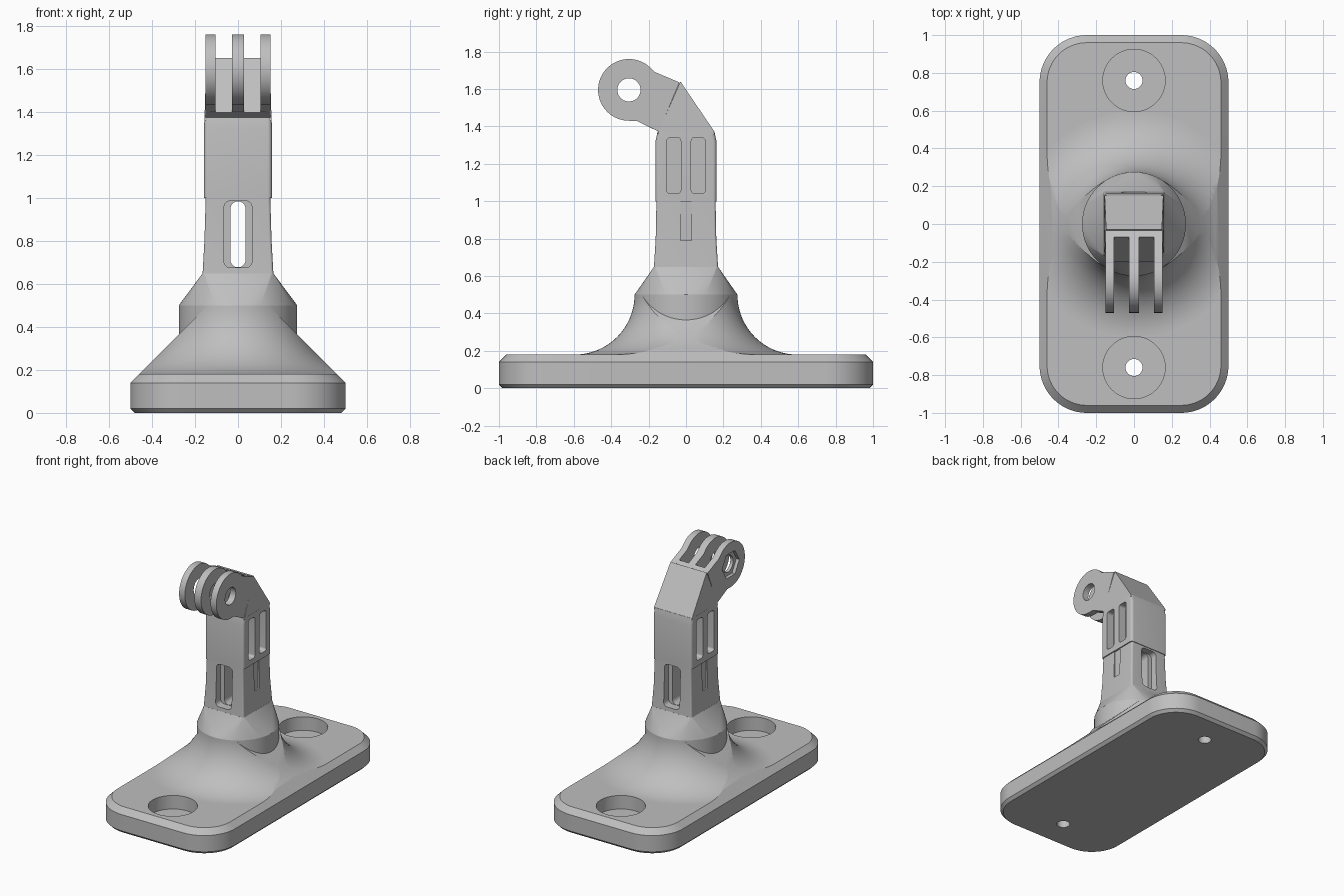
import bpy, bmesh
from math import sin, cos, pi, radians

cube = bpy.data.objects.get("Cube")
if cube:
    bpy.data.objects.remove(cube, do_unlink=True)

grey = bpy.data.materials.new("plain grey")
grey.use_nodes = True
grey.diffuse_color = (0.52, 0.52, 0.52, 1)
grey.node_tree.nodes["Principled BSDF"].inputs["Base Color"].default_value = (0.52, 0.52, 0.52, 1)

AXES = {"x": lambda a, b, t: (t, a, b),
        "y": lambda a, b, t: (a, t, b),
        "z": lambda a, b, t: (a, b, t)}


def finish(name, bm):
    bmesh.ops.recalc_face_normals(bm, faces=bm.faces)
    mesh = bpy.data.meshes.new(name)
    bm.to_mesh(mesh)
    bm.free()
    mesh.materials.append(grey)
    ob = bpy.data.objects.new(name, mesh)
    bpy.context.collection.objects.link(ob)
    return ob


def loft(name, rings, axis="z"):
    """Skin a stack of (outline, position) rings along an axis and cap both ends."""
    bm = bmesh.new()
    loops = [[bm.verts.new(AXES[axis](a, b, t)) for a, b in pts] for pts, t in rings]
    n = len(loops[0])
    for low, high in zip(loops, loops[1:]):
        for i in range(n):
            j = (i + 1) % n
            bm.faces.new((low[i], low[j], high[j], high[i]))
    bm.faces.new(loops[0])
    bm.faces.new(loops[-1])
    return finish(name, bm)


def prism(name, pts, lo, hi, axis):
    return loft(name, [(pts, lo), (pts, hi)], axis)


def arc(cx, cy, r, start, end, steps):
    angles = [radians(start + (end - start) * i / steps) for i in range(steps + 1)]
    return [(cx + r * cos(a), cy + r * sin(a)) for a in angles]


def circle(r, n=64, cx=0, cy=0):
    return arc(cx, cy, r, 0, 360, n)[:-1]


def rounded(hx, hy, r, cx=0, cy=0, steps=8):
    pts = []
    for k, (sx, sy) in enumerate([(1, 1), (-1, 1), (-1, -1), (1, -1)]):
        pts += arc(cx + sx * (hx - r), cy + sy * (hy - r), r, 90 * k, 90 * k + 90, steps)
    return pts


def boolean(ob, tools, operation="DIFFERENCE"):
    """Apply each tool to the object, then discard the tools."""
    for tool in tools:
        tool.hide_render = True
        mod = ob.modifiers.new("cut", "BOOLEAN")
        mod.operation, mod.solver, mod.object = operation, "EXACT", tool
        bpy.context.view_layer.update()
        graph = bpy.context.evaluated_depsgraph_get()
        mesh = bpy.data.meshes.new_from_object(ob.evaluated_get(graph))
        ob.modifiers.clear()
        ob.data = mesh
        bpy.data.objects.remove(tool, do_unlink=True)


# Base plate with chamfered rims, counterbores and screw holes
base = loft("base_plate", [(rounded(.48, .98, .23, steps=16), 0),
                           (rounded(.5, 1, .25, steps=16), .02),
                           (rounded(.5, 1, .25, steps=16), .14),
                           (rounded(.46, .96, .21, steps=16), .18)])
for y in (-.76, .76):
    boolean(base, [prism("counterbore", circle(.165, 48, 0, y), .08, .3, "z"),
                   prism("screw_hole", circle(.045, 32, 0, y), -.1, .3, "z")])

# Concave flare, trimmed by sloping planes on both sides
profile = arc(.595, .5, .32, 270, 180, 24)
flare = loft("flared_foot", [(circle(.595, 96), .15)] + [(circle(r, 96), z) for r, z in profile])
trim = [(-.46, .1), (.46, .1), (.46, .18), (.1, .54), (-.1, .54), (-.46, .18)]
boolean(flare, [prism("trim", trim, -1, 1, "y")], "INTERSECT")

# Round collar, then a round-to-square transition
prism("collar", circle(.275), .19, .5, "z")
bm = bmesh.new()
for x, y in circle(.275):
    bm.verts.new((x, y, .5))
for x, y in rounded(.165, .172, .012, steps=2):
    bm.verts.new((x, y, .648))
bmesh.ops.convex_hull(bm, input=bm.verts)
finish("collar_transition", bm)

# Neck with a through slot and a wider recess at front and back
neck = loft("neck", [(rounded(.165, .172, .012), .64), (rounded(.156, .162, .012), .8),
                     (rounded(.15, .158, .012), 1.0)])
boolean(neck, [prism("slot", rounded(.035, .153, .034, 0, .83), -1, 1, "y")])
for s in (-1, 1):
    boolean(neck, [prism("recess", rounded(.065, .155, .03, 0, .83), s * .11, s * .3, "y"),
                   prism("side_groove", rounded(.03, .12, .004, 0, .91), s * .144, s * .3, "x")])

# Upper block with two pockets on each side
block = loft("upper_block", [(rounded(.158, .163, .02), .998), (rounded(.158, .163, .02), 1.32),
                             (rounded(.156, .152, .02), 1.372)])
for s in (-1, 1):
    for y in (-.065, .065):
        boolean(block, [prism("pocket", rounded(.037, .15, .018, y, 1.19), s * .1, s * .3, "x")])

# Angled head, slightly narrower towards the top
head_side = [(.152, 1.36), (.15, 1.375), (-.03, 1.64), (-.146, 1.375), (-.15, 1.36)]
head = prism("angled_head", head_side, -1, 1, "x")
for v in head.data.vertices:
    v.co.x *= .156 - .03 * (v.co.z - 1.36)

# Web behind the prongs
prism("prong_web", [(-.028, 1.63), (-.07, 1.65), (-.2, 1.397), (-.14, 1.37)], -.13, .13, "x")

# Three rounded prongs with a bolt hole; the right one has a hexagonal nut seat
CY, CZ = -.305, 1.595
prong_side = ([(-.035, 1.635), (-.165, 1.69)] + arc(CY, CZ, .165, 46, 270, 40)
              + [(-.265, 1.43), (-.146, 1.372)])
for name, lo, hi in (("right_prong", -.152, -.105), ("middle_prong", -.027, .027),
                     ("left_prong", .105, .152)):
    prong = prism(name, prong_side, lo, hi, "x")
    boolean(prong, [prism("bolt_hole", circle(.062, 40, CY, CZ), -.5, .5, "x")])
    if name == "right_prong":
        boolean(prong, [prism("nut_seat", circle(.1, 6, CY, CZ), -.5, -.128, "x")])

# Smooth curved surfaces while keeping crisp edges
for ob in bpy.context.collection.objects:
    if ob.type == "MESH" and ob.data.materials and ob.data.materials[0] == grey:
        bpy.ops.object.select_all(action="DESELECT")
        ob.select_set(True)
        bpy.context.view_layer.objects.active = ob
        bpy.ops.object.shade_smooth_by_angle(angle=radians(25))
